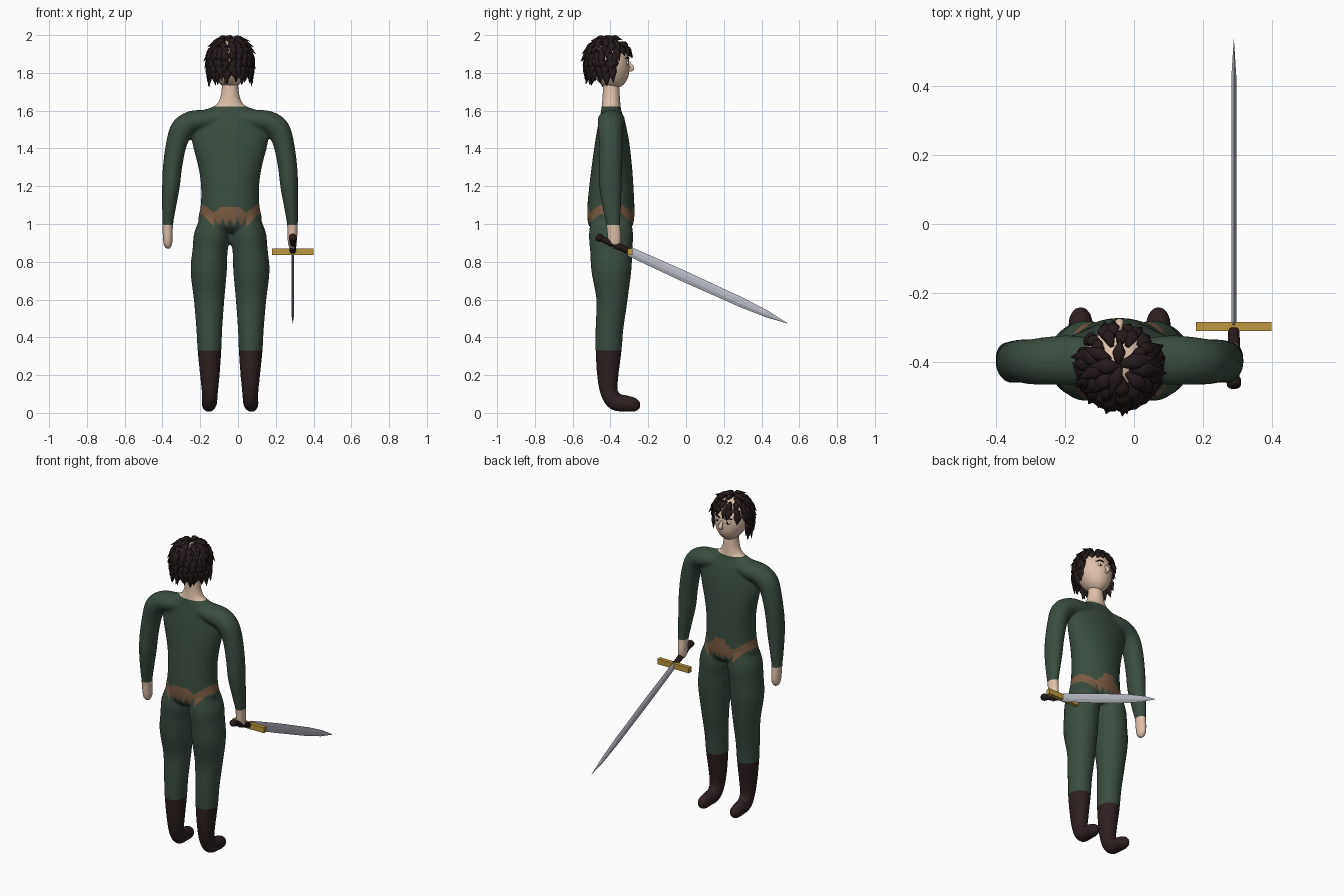
import bpy, bmesh, math, random
from mathutils import Vector, Matrix

if "Cube" in bpy.data.objects:
    bpy.data.objects.remove(bpy.data.objects["Cube"])

random.seed(4)
CX = -0.042  # body centre line


def mat(name, col):
    m = bpy.data.materials.new(name)
    m.diffuse_color = (*col, 1)
    m.use_nodes = True
    m.node_tree.nodes["Principled BSDF"].inputs["Base Color"].default_value = m.diffuse_color
    return m


GREEN = mat("green cloth", (0.042, 0.072, 0.049))
SKIN = mat("skin", (0.74, 0.54, 0.41))
BOOT = mat("boot leather", (0.027, 0.014, 0.014))
BELT = mat("belt leather", (0.19, 0.105, 0.058))
HAIR = mat("dark hair", (0.018, 0.010, 0.010))
GOLD = mat("gold", (0.50, 0.31, 0.05))
STEEL = mat("steel", (0.49, 0.51, 0.57))
WHITE = mat("eye white", (0.8, 0.8, 0.8))


def finish(bm, name, mats, smooth=True):
    bmesh.ops.recalc_face_normals(bm, faces=bm.faces[:])
    me = bpy.data.meshes.new(name)
    bm.to_mesh(me)
    bm.free()
    for m in mats:
        me.materials.append(m)
    for p in me.polygons:
        p.use_smooth = smooth
    ob = bpy.data.objects.new(name, me)
    bpy.context.collection.objects.link(ob)
    return ob


def spline(pts, steps):
    """Catmull-Rom through rows of numbers."""
    out = []
    for i in range(len(pts) - 1):
        p = [pts[max(i - 1, 0)], pts[i], pts[i + 1], pts[min(i + 2, len(pts) - 1)]]
        for k in range(steps):
            t = k / steps
            out.append([0.5 * (2 * b + (c - a) * t + (2 * a - 5 * b + 4 * c - d) * t * t
                               + (3 * b - a - 3 * c + d) * t ** 3) for a, b, c, d in zip(*p)])
    return out + [list(pts[-1])]


def tube(bm, rows, axis, sides=24, steps=4):
    """Closed elliptical tube; rows are x, y, z, radius along axis, other radius."""
    rows = spline(rows, steps)
    cs = [Vector(r[:3]) for r in rows]
    rings = []
    for i, r in enumerate(rows):
        t = (cs[min(i + 1, len(cs) - 1)] - cs[max(i - 1, 0)]).normalized()
        a = (axis - t * axis.dot(t)).normalized()
        b = t.cross(a)
        rings.append([bm.verts.new(cs[i] + a * max(r[3], .001) * math.cos(q) + b * max(r[4], .001) * math.sin(q))
                      for q in (2 * math.pi * k / sides for k in range(sides))])
    for r0, r1 in zip(rings, rings[1:]):
        for k in range(sides):
            j = (k + 1) % sides
            bm.faces.new((r0[k], r0[j], r1[j], r1[k]))
    bm.faces.new(rings[0][::-1])
    bm.faces.new(rings[-1])


X, Y = Vector((1, 0, 0)), Vector((0, 1, 0))

# body: torso, neck, arms and legs fused into one smooth skin
bm = bmesh.new()
torso = [(.955, .10, -.475, -.32), (.985, .155, -.51, -.285), (1.03, .168, -.522, -.274),
         (1.1, .155, -.522, -.273), (1.2, .154, -.512, -.278), (1.3, .168, -.50, -.285),
         (1.43, .20, -.482, -.30), (1.53, .205, -.465, -.32), (1.59, .17, -.452, -.34),
         (1.615, .105, -.447, -.345), (1.635, .07, -.445, -.347), (1.68, .05, -.442, -.35),
         (1.76, .041, -.44, -.355)]
tube(bm, [(CX, (a + b) / 2, z, w, (b - a) / 2) for z, w, a, b in torso], X, 32)
arm = [(.05, -.395, 1.56, .06, .05), (.14, -.395, 1.55, .072, .055), (.205, -.397, 1.538, .07, .06),
       (.255, -.40, 1.50, .066, .062), (.285, -.398, 1.42, .063, .055), (.305, -.40, 1.3, .062, .051),
       (.313, -.40, 1.2, .06, .047), (.324, -.392, 1.08, .048, .036), (.330, -.385, 1.0, .038, .029),
       (.330, -.38, .93, .037, .026), (.329, -.378, .89, .031, .023), (.328, -.378, .868, .012, .01)]
leg = [(.088, -.398, 1.05, .06, .10), (.096, -.397, .95, .093, .117), (.106, -.396, .86, .093, .112),
       (.113, -.395, .75, .096, .106), (.111, -.392, .6, .081, .083), (.110, -.405, .45, .069, .074),
       (.109, -.41, .33, .063, .069), (.107, -.414, .2, .052, .057), (.107, -.407, .11, .043, .047),
       (.109, -.375, .060, .041, .047), (.112, -.325, .051, .038, .044), (.113, -.27, .042, .033, .037),
       (.113, -.242, .039, .014, .016)]
for s in (-1, 1):
    tube(bm, [(CX + s * p[0], *p[1:]) for p in arm], Y)
    tube(bm, [(CX + s * p[0], *p[1:]) for p in leg], X)
body = finish(bm, "body", [GREEN])
rm = body.modifiers.new("fuse", 'REMESH')
rm.mode, rm.voxel_size = 'VOXEL', 0.0075
sm = body.modifiers.new("soften", 'SMOOTH')
sm.factor, sm.iterations = 0.5, 8
fused = bpy.data.meshes.new_from_object(body.evaluated_get(bpy.context.evaluated_depsgraph_get()))
body.modifiers.clear()
body.data = fused
fused.materials.clear()
for m in (GREEN, SKIN, BOOT, BELT):
    fused.materials.append(m)


def in_belt(ox, y, z):
    u = abs(ox)
    saw = abs((u / .04) % 1 - .5) * 2          # ragged lower edge
    if u < .085:
        lo, hi = .985 + .045 * saw, 1.09 - .03 * max(0, u - .05) / .035
        if y > -.4 and u < .04:
            hi = 1.12
    else:
        lo, hi = .985 + .065 * min(1, (u - .085) / .06), 1.06 + .045 * min(1, (u - .085) / .06)
    return u < .23 and lo < z < hi


# clean colour borders at boot tops, cuffs and collar
bm = bmesh.new()
bm.from_mesh(fused)
for z in (.33, .995, 1.622):
    bmesh.ops.bisect_plane(bm, geom=bm.verts[:] + bm.edges[:] + bm.faces[:],
                           plane_co=(0, 0, z), plane_no=(0, 0, 1))
for f in bm.faces:
    c = f.calc_center_median()
    ox = c.x - CX
    f.smooth = True
    f.material_index = 0
    if c.z > 1.622 or (c.z < .995 and abs(ox) > .27):
        f.material_index = 1
    elif c.z < .33:
        f.material_index = 2
    elif in_belt(ox, c.y, c.z):
        f.material_index = 3
bm.to_mesh(fused)
bm.free()


def ball(name, loc, size, m):
    bm = bmesh.new()
    bmesh.ops.create_uvsphere(bm, u_segments=24, v_segments=16, radius=1)
    bmesh.ops.transform(bm, verts=bm.verts[:], matrix=Matrix.Translation(loc) @ Matrix.Diagonal((*size, 1)))
    return finish(bm, name, [m])


# head with a narrowing jaw, and the face
head = ball("head", (CX, -.405, 1.845), (.102, .105, .128), SKIN)
for v in head.data.vertices:
    d = max(0, 1.83 - v.co.z) / .11
    v.co.x = CX + (v.co.x - CX) * (1 - .15 * d)
    v.co.y += .02 * d
bm = bmesh.new()
tube(bm, [(CX, -.312, 1.866, .006, .005), (CX, -.296, 1.845, .009, .009),
          (CX, -.284, 1.824, .013, .011), (CX, -.302, 1.812, .008, .008)], X, 10)
finish(bm, "nose", [SKIN])
for s in (-1, 1):
    ball("eye", (CX + s * .037, -.311, 1.853), (.016, .008, .009), WHITE)
    ball("pupil", (CX + s * .037, -.305, 1.853), (.007, .004, .007), HAIR)
    bm = bmesh.new()
    tube(bm, [(CX + s * .016, -.302, 1.874, .002, .003), (CX + s * .036, -.306, 1.882, .004, .005),
              (CX + s * .06, -.322, 1.874, .002, .002)], Y, 8)
    finish(bm, "eyebrow", [HAIR])
ball("mouth", (CX, -.318, 1.775), (.024, .009, .005), BOOT)

# hair: overlapping pointed locks in rows around the skull
bm = bmesh.new()
C, R = Vector((CX, -.41, 1.862)), Vector((.108, .115, .122))
for row, th in enumerate((9, 24, 39, 54, 69, 84, 98, 110)):
    t = math.radians(th)
    n = max(4, round(22 * math.sin(t)))
    for k in range(n):
        az = 2 * math.pi * (k + .5 * (row % 2) + random.uniform(-.2, .2)) / n
        front = math.degrees(abs((az + math.pi) % (2 * math.pi) - math.pi))  # 0 faces forward
        if (front < 50 and th > 58) or (front < 72 and th > 75) or (front < 85 and th > 105):
            continue
        if front < 28 and th == 24:   # thin parting
            continue
        out = Vector((math.sin(az) * math.sin(t), math.cos(az) * math.sin(t), math.cos(t)))
        p = C + Vector(a * b for a, b in zip(out, R))
        down = Vector((math.sin(az) * math.cos(t), math.cos(az) * math.cos(t), -math.sin(t)))
        if th > 80:
            down = Vector((out.x * .15, out.y * .15, -1)).normalized()
        side = out.cross(down).normalized()
        down = (down + side * random.uniform(-.3, .3)).normalized()
        L = random.uniform(.065, .095) * (.75 if front < 55 else 1)
        if th > 95:                   # longer at the sides than at the nape
            L += .02 * abs(math.sin(az)) - .012
        w = random.uniform(.018, .024)
        rows = [(p - down * .015 - out * .004, .3), (p + down * L * .25 + out * .008, 1),
                (p + down * L * .55 + out * .004, .75), (p + down * L, .03)]
        tube(bm, [(*q, w * g, .012 * g) for q, g in rows], side, 8, 2)
finish(bm, "hair", [HAIR])

# sword, built along +y then tilted down into the hand
HILT = Matrix.Translation((.29, -.30, .855)) @ Matrix.Rotation(-math.atan2(.38, .835), 4, 'X')
bm = bmesh.new()
rings = []
for s, w in ((0, .025), (.3, .029), (.65, .026), (.8, .018), (.921, .0005)):
    h = .007 * min(1, w / .018)
    prof = ((0, w), (h, w * .35), (h, -w * .35), (0, -w), (-h, -w * .35), (-h, w * .35))
    rings.append([bm.verts.new((a, s, b)) for a, b in prof])
for r0, r1 in zip(rings, rings[1:]):
    for k in range(6):
        bm.faces.new((r0[k], r0[(k + 1) % 6], r1[(k + 1) % 6], r1[k]))
bm.faces.new(rings[0])
bm.faces.new(rings[-1][::-1])
finish(bm, "sword_blade", [STEEL], False).matrix_world = HILT

bm = bmesh.new()
bmesh.ops.create_cube(bm, size=1)
bmesh.ops.scale(bm, verts=bm.verts[:], vec=(.22, .026, .034))
bmesh.ops.translate(bm, verts=bm.verts[:], vec=(.29, -.297, .852))
finish(bm, "sword_guard", [GOLD], False)

bm = bmesh.new()
tube(bm, [(0, -.192, 0, .012, .012), (0, -.185, 0, .02, .02), (0, -.165, 0, .02, .02), (0, -.15, 0, .016, .016),
          (0, -.09, 0, .019, .019), (0, -.03, 0, .017, .017), (0, -.008, 0, .017, .017)], X, 16)
finish(bm, "sword_grip", [HAIR]).matrix_world = HILT
